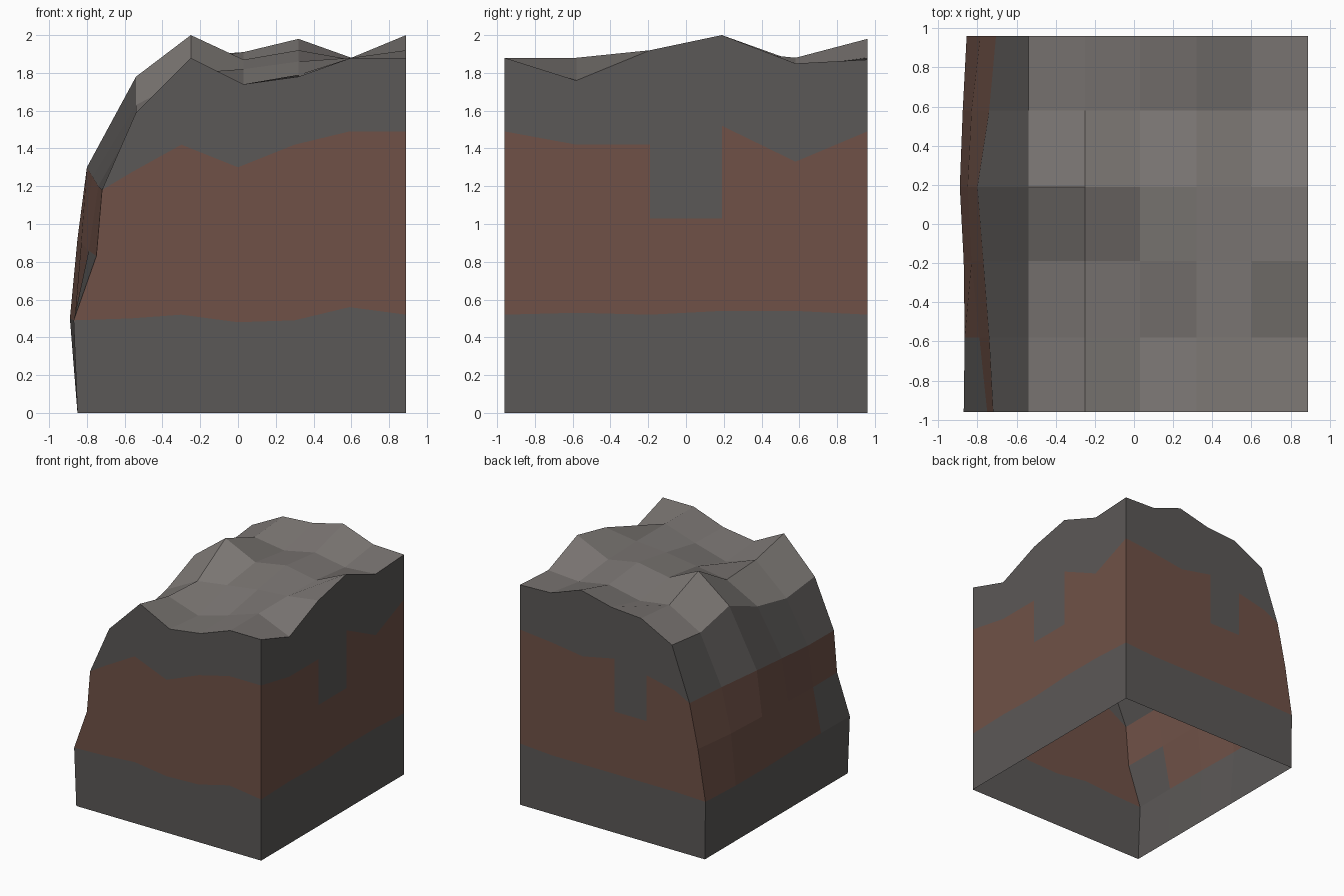
import bpy
import bmesh

# Remove the default object only
default_cube = bpy.data.objects.get("Cube")
if default_cube:
    bpy.data.objects.remove(default_cube, do_unlink=True)


def make_material(name, red, green, blue):
    """One plain flat colour."""
    colour = (red, green, blue, 1)
    material = bpy.data.materials.new(name)
    material.use_nodes = True
    material.diffuse_color = colour
    shader = material.node_tree.nodes["Principled BSDF"]
    shader.inputs["Base Color"].default_value = colour
    shader.inputs["Roughness"].default_value = 0.9
    return material


materials = [
    make_material("dark grey rock", 0.105, 0.098, 0.095),
    make_material("brown rock", 0.16, 0.083, 0.063),
    make_material("light grey top", 0.205, 0.188, 0.178),
]
DARK, BROWN, LIGHT = range(len(materials))

mesh_builder = bmesh.new()
corner_cache = {}


def corner(point):
    """Shared vertex, so neighbouring patches join up."""
    key = tuple(round(value, 3) for value in point)
    if key not in corner_cache:
        corner_cache[key] = mesh_builder.verts.new(key)
    return corner_cache[key]


def add_patch(rows, colour_rule):
    """Quad patch through rows of points; collapsed corners become triangles."""
    for r in range(len(rows) - 1):
        lower, upper = rows[r], rows[r + 1]
        for c in range(len(lower) - 1):
            loop = (lower[c], lower[c + 1], upper[c + 1], upper[c])
            corners = list(dict.fromkeys(corner(p) for p in loop))
            face = mesh_builder.faces.new(corners)
            face.material_index = colour_rule(r, c)


def banded(patch_row=None, patch_column=None):
    """Brown middle bands between dark ones, with one dark cell left out."""
    def rule(r, c):
        if (r, c) == (patch_row, patch_column):
            return DARK
        return BROWN if r in (1, 2) else DARK
    return rule


# Grid stations of the uneven top
DEPTH, EDGE = 0.96, 0.89
top_x = [-0.54, -0.25, 0.03, 0.32, 0.6, EDGE]
side_y = [-DEPTH, -0.58, -0.19, 0.19, 0.58, DEPTH]
wall_x = [-0.57, -0.3, 0, 0.3, 0.59, EDGE]

# Top surface heights, from front to back
heights = [
    [1.59, 1.88, 1.74, 1.78, 1.88, 1.88],
    [1.55, 1.80, 1.71, 1.79, 1.88, 1.76],
    [1.63, 1.78, 1.82, 1.86, 1.88, 1.92],
    [1.78, 2.00, 1.87, 1.92, 1.87, 2.00],
    [1.70, 1.86, 1.82, 1.88, 1.83, 1.85],
    [1.74, 1.89, 1.91, 1.98, 1.88, 1.87],
]
top_rows = [[(x, y, z) for x, z in zip(top_x, line)]
            for y, line in zip(side_y, heights)]
add_patch(top_rows, lambda r, c: LIGHT)

# Weathered cliff: (x, z) of each ledge, from front to back
ledge_low = [(-0.87, 0.49), (-0.865, 0.49), (-0.87, 0.49),
             (-EDGE, 0.5), (-0.875, 0.49), (-0.855, 0.49)]
ledge_mid = [(-0.75, 0.83), (-0.79, 0.86), (-0.83, 0.9),
             (-0.85, 0.92), (-0.83, 0.92), (-0.785, 0.92)]
ledge_high = [(-0.72, 1.18), (-0.74, 1.2), (-0.77, 1.25),
              (-0.80, 1.3), (-0.74, 1.29), (-0.705, 1.29)]
ground = [(-0.85, 0)] * len(side_y)
cliff_rows = [[(x, y, z) for y, (x, z) in zip(side_y, ledge)]
              for ledge in (ground, ledge_low, ledge_mid, ledge_high)]
cliff_rows.append([line[0] for line in top_rows])
add_patch(cliff_rows, banded(patch_row=1, patch_column=0))

MIDDLE = 1.03


def add_end_wall(station, low, high, rule):
    """Flat front or back wall, starting on the cliff edge."""
    y = side_y[station]
    levels = ([0] * len(low), low, [0.95] + [MIDDLE] * (len(low) - 1), high)
    rows = [[cliff_rows[r][station]] + [(x, y, z) for x, z in zip(wall_x, level)]
            for r, level in enumerate(levels)]
    rows.append([top_rows[station][0]] + top_rows[station])
    add_patch(rows, rule)


# Front wall is unbroken, back wall has a dark notch
add_end_wall(0, [0.5, 0.52, 0.48, 0.49, 0.56, 0.52],
             [1.27, 1.42, 1.3, 1.42, 1.49, 1.49], banded())
add_end_wall(-1, [0.5, 0.5, 0.5, 0.5, 0.5, 0.52],
             [1.36, 1.42, 1.48, 1.42, 1.46, 1.49], banded(2, 2))

# Straight side wall with a dark notch in the middle
side_low = [0.52, 0.53, 0.52, 0.54, 0.54, 0.52]
side_high = [1.49, 1.42, 1.42, 1.52, 1.33, 1.49]
side_levels = ([0] * len(side_y), side_low, [MIDDLE] * len(side_y), side_high)
side_rows = [[(EDGE, y, z) for y, z in zip(side_y, level)]
             for level in side_levels]
side_rows.append([line[-1] for line in top_rows])
add_patch(side_rows, banded(2, 2))

# Hollow, open-bottomed rock block
bmesh.ops.recalc_face_normals(mesh_builder, faces=mesh_builder.faces[:])
mesh = bpy.data.meshes.new("rock_block")
mesh_builder.to_mesh(mesh)
mesh_builder.free()
for material in materials:
    mesh.materials.append(material)
rock_block = bpy.data.objects.new("rock_block", mesh)
bpy.context.scene.collection.objects.link(rock_block)
